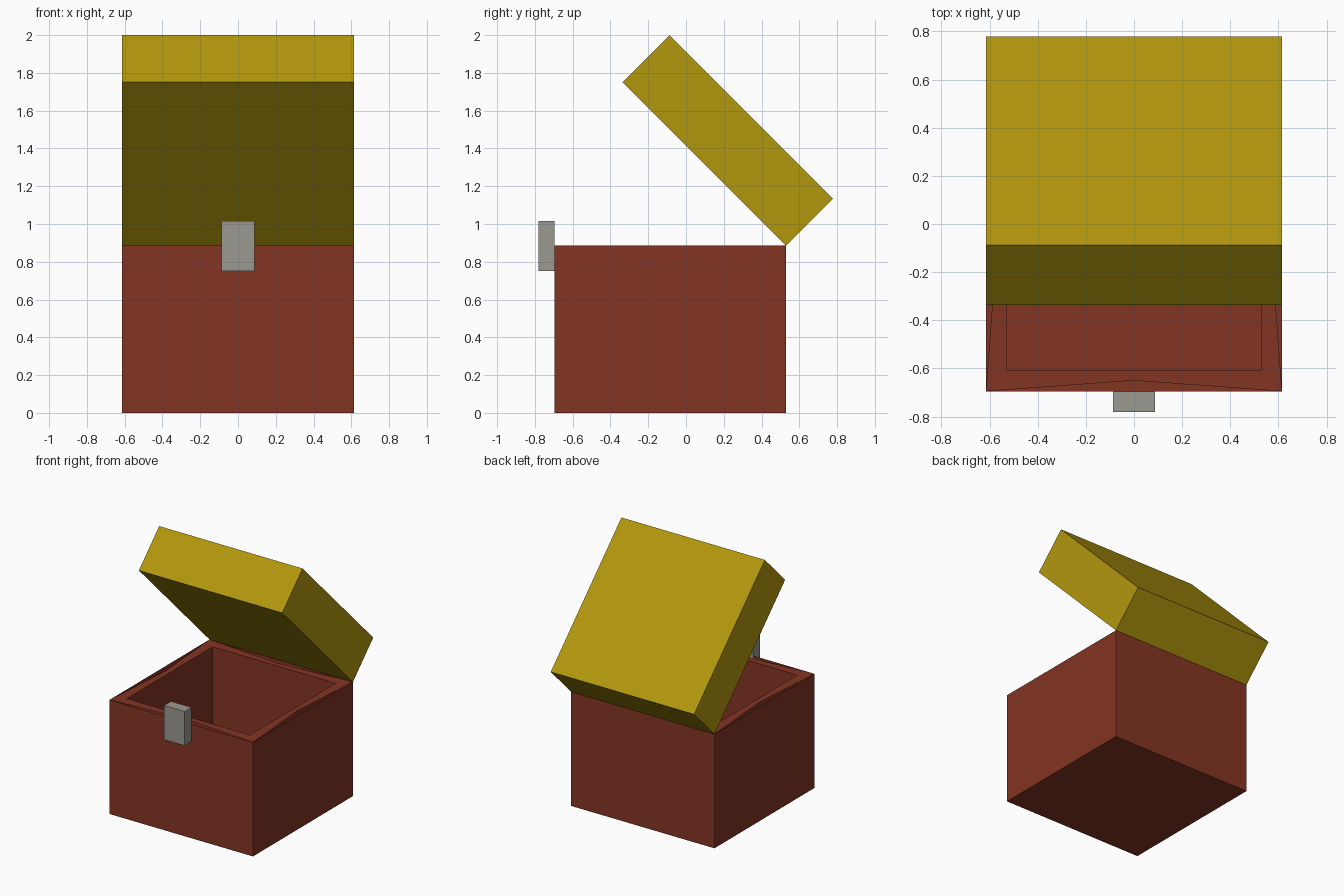
import bpy
import bmesh
from math import radians
from mathutils import Matrix

default = bpy.data.objects.get("Cube")
if default:
    bpy.data.objects.remove(default)


def material(name, rgb):
    mat = bpy.data.materials.new(name)
    mat.use_nodes = True
    mat.diffuse_color = (*rgb, 1)
    mat.node_tree.nodes["Principled BSDF"].inputs["Base Color"].default_value = (*rgb, 1)
    return mat


red = material("brick red", (0.23, 0.035, 0.016))
gold = material("gold yellow", (0.45, 0.31, 0.004))
grey = material("latch grey", (0.33, 0.32, 0.28))


def finish(name, bm, mat):
    mesh = bpy.data.meshes.new(name)
    bm.to_mesh(mesh)
    bm.free()
    mesh.materials.append(mat)
    obj = bpy.data.objects.new(name, mesh)
    bpy.context.collection.objects.link(obj)
    return obj


def add_box(bm, low, high):
    size = [b - a for a, b in zip(low, high)]
    centre = [(a + b) / 2 for a, b in zip(low, high)]
    matrix = Matrix.Translation(centre) @ Matrix.Diagonal((*size, 1))
    return bmesh.ops.create_cube(bm, size=1, matrix=matrix)["verts"]


half, front, back, height = 0.615, -0.695, 0.53, 0.885
wall, dip = 0.087, 0.045
middle = (front + back) / 2

# Chest body: outer shell and inner tray, both open at the top
bm = bmesh.new()
for inset, floor in ((0, 0), (wall, wall)):
    verts = add_box(bm, (inset - half, front + inset, floor),
                    (half - inset, back - inset, height))
    faces = {f for v in verts for f in v.link_faces}
    top = [f for f in faces if f.normal.z > 0.9]
    if inset:
        for f in faces:
            f.normal_flip()
    bmesh.ops.delete(bm, geom=top, context="FACES_ONLY")

# Rim: its outer edge bows inward at the middle of each wall
corners = [(-1, -1), (1, -1), (1, 1), (-1, 1)]
depth = (back - front) / 2


def rim_point(x, y, inset):
    return bm.verts.new((x * (half - inset), middle + y * (depth - inset), height))


for i, a in enumerate(corners):
    b = corners[(i + 1) % 4]
    mid = ((a[0] + b[0]) / 2, (a[1] + b[1]) / 2)
    bm.faces.new([rim_point(*a, 0), rim_point(*mid, dip), rim_point(*b, 0),
                  rim_point(*b, wall), rim_point(*a, wall)])
bmesh.ops.remove_doubles(bm, verts=bm.verts, dist=0.0005)
finish("chest_body", bm, red)

# Lid, hinged open on the back top edge
bm = bmesh.new()
add_box(bm, (-half, front - back, 0), (half, 0, 0.352))
lid = finish("lid", bm, gold)
lid.location = (0, back, height)
lid.rotation_euler.x = radians(-45)

# Latch on the front wall
bm = bmesh.new()
add_box(bm, (-0.088, -0.78, 0.75), (0.088, front, 1.015))
finish("latch", bm, grey)
